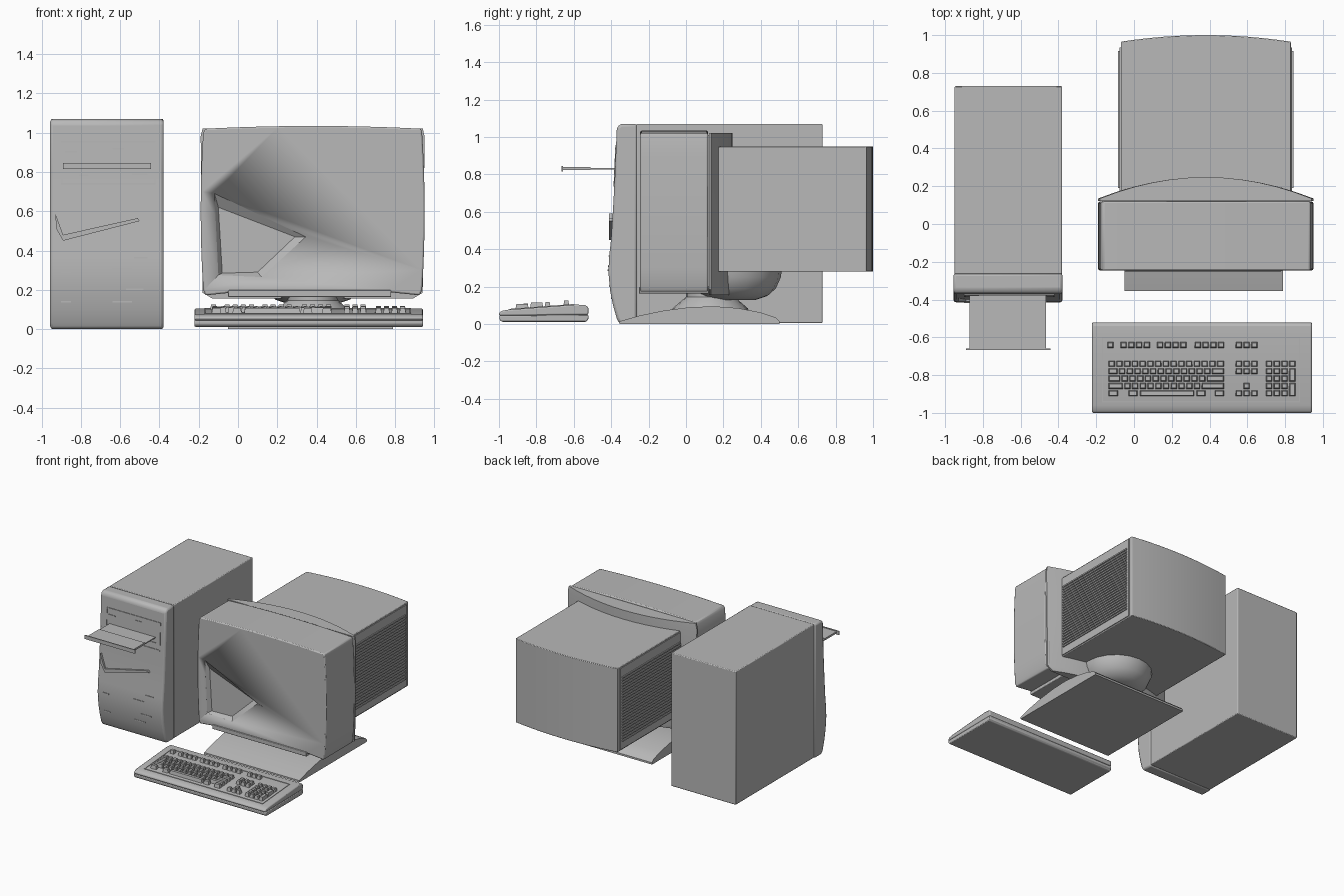
import bpy, bmesh, math
from mathutils import Vector

cube = bpy.data.objects.get("Cube")
if cube:
    bpy.data.objects.remove(cube)

grey = bpy.data.materials.new("warm_free_grey")
grey.name = "plain grey"
grey.use_nodes = True
tone = (0.48, 0.48, 0.48, 1)
grey.diffuse_color = tone
for node in grey.node_tree.nodes:
    if node.type == 'BSDF_PRINCIPLED':
        node.inputs["Base Color"].default_value = tone


def finish(name, bm, bevel=0, segments=2):
    bmesh.ops.recalc_face_normals(bm, faces=bm.faces)
    mesh = bpy.data.meshes.new(name)
    bm.to_mesh(mesh)
    bm.free()
    mesh.materials.append(grey)
    ob = bpy.data.objects.new(name, mesh)
    bpy.context.collection.objects.link(ob)
    if bevel:
        mod = ob.modifiers.new("soft edges", 'BEVEL')
        mod.width, mod.segments, mod.limit_method = bevel, segments, 'ANGLE'
        mod.angle_limit = math.radians(35)
    bpy.ops.object.select_all(action='DESELECT')
    ob.select_set(True)
    bpy.context.view_layer.objects.active = ob
    bpy.ops.object.shade_smooth_by_angle(angle=math.radians(30))
    return ob


def place(axis, p, d):
    return {'x': (d, p[0], p[1]), 'y': (p[0], d, p[1]), 'z': (p[0], p[1], d)}[axis]


def loft(bm, rings):
    rows = [[bm.verts.new(p) for p in ring] for ring in rings]
    n = len(rows[0])
    for a, b in zip(rows, rows[1:]):
        for i in range(n):
            bm.faces.new((a[i], a[(i + 1) % n], b[(i + 1) % n], b[i]))
    bm.faces.new(rows[0])
    bm.faces.new(rows[-1])


def prism(name, pts, axis, lo, hi, bevel=0):
    bm = bmesh.new()
    loft(bm, [[place(axis, p, d) for p in pts] for d in (lo, hi)])
    return finish(name, bm, bevel)


def add_box(bm, lo, hi, taper=0):
    rings = []
    for z, t in ((lo[2], 0), (hi[2], taper)):
        a, b, c, d = lo[0] + t, lo[1] + t, hi[0] - t, hi[1] - t
        rings.append([(a, b, z), (c, b, z), (c, d, z), (a, d, z)])
    loft(bm, rings)


def box(name, lo, hi, bevel=0):
    bm = bmesh.new()
    add_box(bm, lo, hi)
    return finish(name, bm, bevel)


def disc_stack(name, center, levels, sides=20):
    bm = bmesh.new()
    loft(bm, [[(center[0] + r * math.cos(i * math.tau / sides),
                center[1] + r * math.sin(i * math.tau / sides), z)
               for i in range(sides)] for r, z in levels])
    return finish(name, bm)


def arc(x0, x1, edge, mid, steps=12):
    # shallow parabola from x0 to x1
    return [(x0 + (x1 - x0) * i / steps,
             mid + (edge - mid) * (2 * i / steps - 1) ** 2) for i in range(steps + 1)]


# Tower case and bulging front panel
box("tower_case", (-0.95, -0.265, 0.005), (-0.38, 0.73, 1.07), 0.006)
front = [(-0.26, 0.0), (-0.355, 0.0), (-0.37, 0.03), (-0.39, 0.1), (-0.406, 0.18),
         (-0.415, 0.28), (-0.41, 0.37), (-0.4, 0.46), (-0.391, 0.6), (-0.38, 0.8),
         (-0.37, 1.05), (-0.35, 1.07), (-0.26, 1.07)]
prism("tower_front_panel", front, 'x', -0.956, -0.378, 0.018)


def front_y(z):
    for a, b in zip(front[1:], front[2:]):
        if a[1] <= z <= b[1]:
            return a[0] + (b[0] - a[0]) * (z - a[1]) / max(b[1] - a[1], 1e-6)
    return front[1][0]


# Drive bay frame, bay lines and small marks on the tower front
bm = bmesh.new()
for z in (0.735, 0.95):
    add_box(bm, (-0.9, front_y(z) - 0.004, z), (-0.42, front_y(z) + 0.01, z + 0.008))
for x in (-0.9, -0.428):
    loft(bm, [[(x + u, front_y(z) - v, z) for u, v in ((0, 0.004), (0.008, 0.004), (0.008, -0.01), (0, -0.01))]
              for z in (0.735, 0.955)])
marks = [(-0.88, 0.9, 0.06), (-0.64, 0.915, 0.06), (-0.81, 0.78, 0.05), (-0.54, 0.785, 0.08),
         (-0.64, 0.305, 0.1), (-0.53, 0.36, 0.07), (-0.57, 0.2, 0.09), (-0.64, 0.135, 0.1),
         (-0.9, 0.285, 0.05), (-0.9, 0.135, 0.05)]
for x, z, w in marks:
    add_box(bm, (x, front_y(z) - 0.004, z), (x + w, front_y(z) + 0.01, z + 0.007))
finish("tower_front_trim", bm)

# Slanted grip across the tower front
prism("tower_grip", [(-0.93, 0.59), (-0.925, 0.51), (-0.89, 0.45), (-0.5, 0.55),
                     (-0.51, 0.565), (-0.89, 0.48)], 'y', -0.411, -0.385)

# Open disc tray
box("disc_tray_arm", (-0.87, -0.52, 0.826), (-0.465, -0.33, 0.834))
box("disc_tray", (-0.87, -0.66, 0.825), (-0.465, -0.51, 0.84))
box("disc_tray_lip", (-0.89, -0.666, 0.816), (-0.443, -0.658, 0.846))

# Monitor front housing with gently barrelled outline
cx = 0.38
top = arc(-0.165, 0.932, 1.02, 1.034)
right = [(x, z) for z, x in arc(1.0, 0.2, 0.937, 0.95, 8)]
bottom = [(0.925, 0.172), (0.78, 0.187), (-0.02, 0.187), (-0.165, 0.172)]
left = [(2 * cx - x, z) for x, z in reversed(right)]
housing = prism("monitor_housing", top + right + bottom + left, 'y', -0.245, 0.118, 0.008)

# Angular recess in the screen face
pit = [(-0.12, 0.69), (0.345, 0.47), (0.12, 0.265), (-0.1, 0.275)]
floor = [(-0.1, 0.62), (0.29, 0.47), (0.1, 0.29), (-0.08, 0.285)]
bm = bmesh.new()
loft(bm, [[(x, y, z) for x, z in ring] for y, ring in ((-0.3, pit), (-0.244, pit), (-0.215, floor))])
cutter = finish("recess_cutter", bm)
cutter.hide_render = True
cut = housing.modifiers.new("recess", 'BOOLEAN')
cut.object, cut.operation, cut.solver = cutter, 'DIFFERENCE', 'EXACT'
bpy.context.view_layer.update()
housing_mesh = bpy.data.meshes.new_from_object(housing.evaluated_get(bpy.context.evaluated_depsgraph_get()))
housing.modifiers.clear()
housing.data = housing_mesh
bpy.data.objects.remove(cutter)

# Bowed back shell of the housing, sloping in at the lower edge
bm = bmesh.new()
shell = []
for z, grow in ((0.155, 0.06), (0.185, 0.01), (0.98, 0), (1.022, 0.01)):
    a, b = -0.19 + grow, 0.95 - grow
    shell.append([(a, 0.122, z)] + [(x, y, z) for x, y in arc(a, b, 0.135, 0.248)] + [(b, 0.122, z)])
loft(bm, shell)
finish("monitor_back_shell", bm)
box("housing_seam", (-0.17, 0.1, 0.2), (0.93, 0.14, 1.01))
box("control_strip", (-0.05, -0.252, 0.163), (0.78, 0.12, 0.198), 0.004)

# Deep tube casing with bowed rear
prism("tube_casing", [(-0.07, 0.16)] + arc(-0.07, 0.83, 0.965, 1.0) + [(0.83, 0.16)],
      'z', 0.28, 0.95, 0.004)

# Louvred side panels, mirrored about the monitor centre
for side, name in ((-1, "right_vent_panel"), (1, "left_vent_panel")):
    bm = bmesh.new()

    def slab(inner, outer, y0, y1, z0, z1):
        xs = sorted((cx + side * inner, cx + side * outer))
        add_box(bm, (xs[0], y0, z0), (xs[1], y1, z1))

    slab(0.44, 0.456, 0.16, 0.935, 0.29, 0.94)
    for i in range(24):
        z = 0.35 + i * 0.022
        slab(0.45, 0.464, 0.19, 0.915, z, z + 0.011)
    finish(name, bm)

# Swivel bowl, pedestal and arched base
disc_stack("swivel_bowl", (cx, 0.245), [(0.13, 0.13), (0.19, 0.15), (0.235, 0.19), (0.262, 0.25), (0.268, 0.3)])
disc_stack("pedestal", (cx, 0.13), [(0.21, 0.06), (0.2, 0.085), (0.13, 0.145), (0.13, 0.17)])
prism("stand_base", [(-0.355, 0.0), (-0.355, 0.015), (-0.25, 0.045), (-0.12, 0.072), (0.02, 0.09),
                     (0.15, 0.095), (0.28, 0.085), (0.4, 0.062), (0.48, 0.035), (0.5, 0.015),
                     (0.5, 0.0)], 'x', -0.05, 0.79)

# Keyboard body: lower tray and sloped upper shell
prism("keyboard_tray", [(-0.985, 0.012), (-0.535, 0.012), (-0.522, 0.025), (-0.522, 0.05),
                        (-0.998, 0.045), (-0.998, 0.025)], 'x', -0.222, 0.942, 0.005)
prism("keyboard_shell", [(-1.0, 0.045), (-0.522, 0.05), (-0.522, 0.09), (-0.54, 0.102), (-0.59, 0.104),
                         (-0.96, 0.076), (-0.985, 0.07), (-1.0, 0.06)], 'x', -0.222, 0.942, 0.008)


def deck(y):
    return 0.104 + (y + 0.59) * 0.0757


# Raised frame line around the keys
bm = bmesh.new()
for x0, x1, y0, y1 in ((-0.17, 0.88, -0.945, -0.938), (-0.17, 0.88, -0.605, -0.598),
                       (-0.17, -0.163, -0.945, -0.598), (0.873, 0.88, -0.945, -0.598)):
    loft(bm, [[(x, y, deck(y) + h) for y, h in ((y0, -0.01), (y1, -0.01), (y1, 0.004), (y0, 0.004))]
              for x in (x0, x1)])
finish("keyboard_frame", bm)

# Keys
bm = bmesh.new()


def key(x, y, w=0.036, d=0.034):
    z = deck(y)
    add_box(bm, (x - w / 2, y - d / 2, z - 0.01), (x + w / 2, y + d / 2, z + 0.026), 0.006)


def run(start, count, y, pitch=0.041):
    for i in range(count):
        key(start + i * pitch, y)


for start, count in ((-0.125, 1), (-0.055, 4), (0.138, 4), (0.338, 4), (0.555, 3)):
    run(start, count, -0.64)
rows = [-0.74 - 0.039 * i for i in range(5)]
for i, y in enumerate(rows[:4]):
    wide = 0.036 + 0.014 * i
    key(-0.136 + wide / 2, y, wide)
    begin = -0.136 + wide + 0.023
    count = 13 if i == 0 else 13 - i
    run(begin, count, y)
    used = begin + (count - 1) * 0.041 + 0.023
    key((used + 0.478) / 2, y, max(0.478 - used, 0.02))
for x, w in ((-0.11, 0.052), (-0.005, 0.05), (0.175, 0.29), (0.355, 0.05), (0.452, 0.052)):
    key(x, rows[4], w)
for y in rows[:2] + rows[4:]:
    run(0.555, 3, y)
key(0.596, rows[3])
for y in rows:
    run(0.715, 3, y)
key(0.838, rows[0])
for y in (rows[1] + rows[2], rows[3] + rows[4]):
    key(0.838, y / 2, d=0.073)
finish("keyboard_keys", bm)
